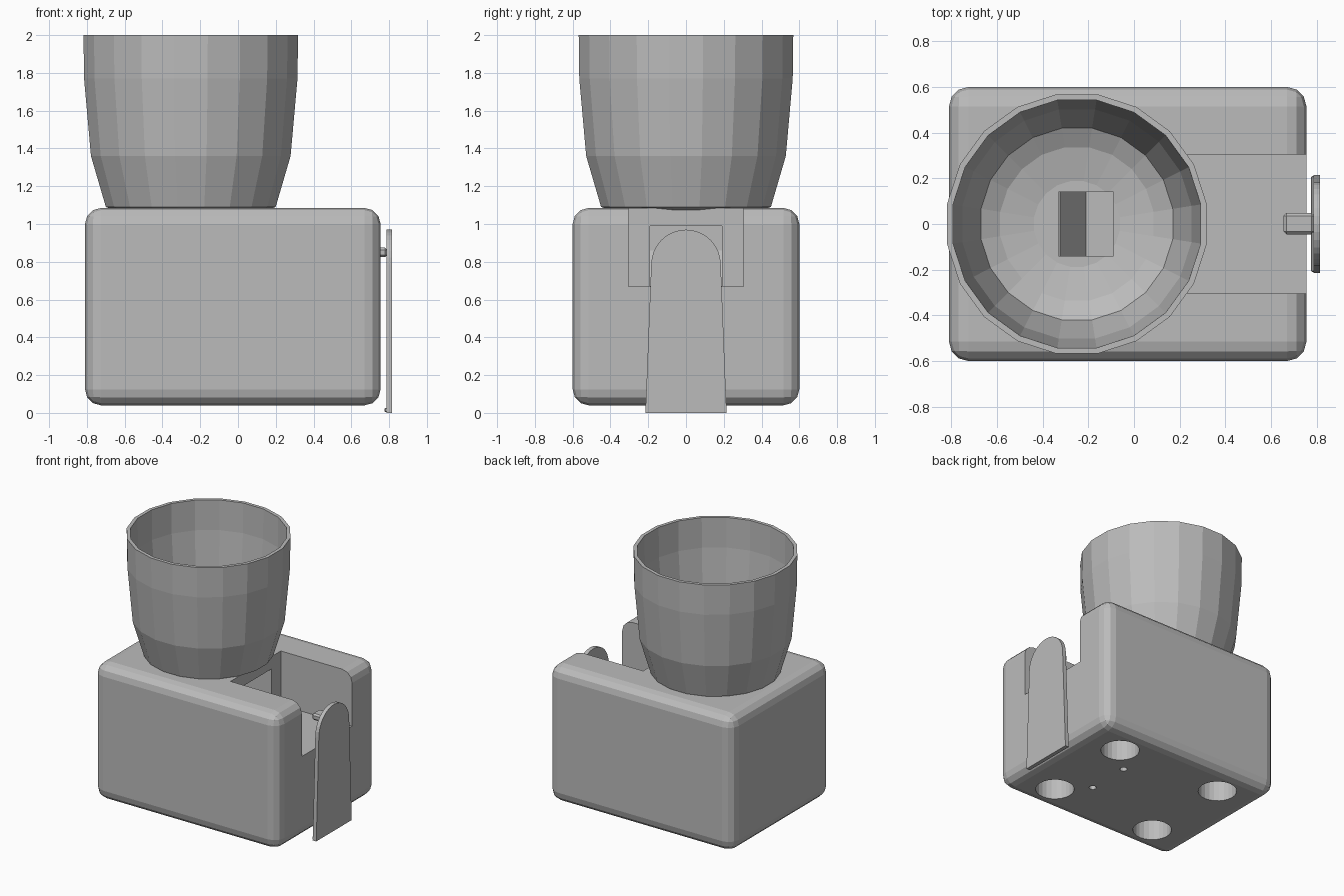
import bpy, bmesh, math
from mathutils import Vector

if "Cube" in bpy.data.objects:
    bpy.data.objects.remove(bpy.data.objects["Cube"])

mat = bpy.data.materials.new("plain_grey")
mat.diffuse_color = (0.5, 0.5, 0.5, 1)
mat.use_nodes = True
mat.node_tree.nodes["Principled BSDF"].inputs["Base Color"].default_value = mat.diffuse_color


def finish(name, bm):
    bmesh.ops.recalc_face_normals(bm, faces=bm.faces[:])
    me = bpy.data.meshes.new(name)
    bm.to_mesh(me)
    bm.free()
    me.materials.append(mat)
    ob = bpy.data.objects.new(name, me)
    bpy.context.collection.objects.link(ob)
    return ob


def box(name, lo, hi, bevel=0, seg=1):
    bm = bmesh.new()
    bmesh.ops.create_cube(bm, size=1)
    lo, hi = Vector(lo), Vector(hi)
    for v in bm.verts:
        v.co = (lo + hi) / 2 + v.co * (hi - lo)
    if bevel:
        bmesh.ops.bevel(bm, geom=bm.edges[:], offset=bevel, segments=seg,
                        profile=0.5, affect='EDGES')
    return finish(name, bm)


def prism(name, pts, depth):
    bm = bmesh.new()
    f = bm.faces.new([bm.verts.new(p) for p in pts])
    r = bmesh.ops.extrude_face_region(bm, geom=[f])
    bmesh.ops.translate(bm, vec=depth,
                        verts=[v for v in r['geom'] if isinstance(v, bmesh.types.BMVert)])
    return finish(name, bm)


def cylinder(name, x, y, r, z0, z1, n=24):
    return prism(name, [(x + r * math.cos(2 * math.pi * i / n),
                         y + r * math.sin(2 * math.pi * i / n), z0)
                        for i in range(n)], (0, 0, z1 - z0))


def lathe(name, profile, cx, n=20):
    # rings of n sides, closed with caps at both ends
    bm = bmesh.new()
    rings = [[bm.verts.new((cx + r * math.cos(2 * math.pi * (i + .5) / n),
                            r * math.sin(2 * math.pi * (i + .5) / n), z))
              for i in range(n)] for r, z in profile]
    for a, b in zip(rings, rings[1:]):
        for i in range(n):
            j = (i + 1) % n
            bm.faces.new((a[i], a[j], b[j], b[i]))
    bm.faces.new(rings[0])
    bm.faces.new(rings[-1])
    return finish(name, bm)


def cut(ob, cutters):
    for c in cutters:
        c.hide_render = True
        m = ob.modifiers.new("cut", 'BOOLEAN')
        m.operation, m.solver, m.object = 'DIFFERENCE', 'EXACT', c
    bpy.context.view_layer.update()
    dg = bpy.context.evaluated_depsgraph_get()
    me = bpy.data.meshes.new_from_object(ob.evaluated_get(dg))
    ob.modifiers.clear()
    ob.data = me


CX = -0.25
outer = [(0.20, 1.03), (0.36, 1.06), (0.455, 1.09), (0.535, 1.36), (0.572, 1.77), (0.575, 2.0)]
inner = [(0.549, 2.0), (0.546, 1.77), (0.508, 1.37), (0.425, 1.13), (0.34, 1.085), (0.19, 1.055)]

# main parts
body = box("body", (-0.81, -0.6, 0.04), (0.755, 0.6, 1.085), 0.085, 3)
cup = lathe("hopper_cup", outer + inner, CX)

# cutters: cup seat, tray slot, chute, feed hole, foot sockets, screw holes
seat = lathe("seat_cutter", [(r - .008, z + .006) for r, z in outer], CX)
slot = box("slot_cutter", (0.15, -0.305, 0.67), (1.0, 0.305, 1.3))
feed = box("feed_cutter", (-0.33, -0.14, 0.85), (-0.09, 0.14, 1.2))
duct = prism("duct_cutter", [(-0.33, -0.19, 0.99), (0.3, -0.19, 0.99), (0.3, -0.19, 0.672),
                             (-0.21, -0.19, 0.672), (-0.33, -0.19, 0.86)], (0, 0.38, 0))
holes = []
for s in (-1, 1):
    for x in (0.43, -0.47):
        holes.append(cylinder("foot_socket_cutter", x, s * 0.36, 0.137, -0.1, 0.3))
    holes.append(cylinder("screw_hole_cutter", 0.24, s * 0.17, 0.026, -0.1, 0.3, 12))
cutters = [seat, slot, feed, duct] + holes
cut(body, cutters)
cut(cup, [feed])
for c in cutters:
    bpy.data.objects.remove(c)

# push paddle: tapered plate with arched top
arch = [(0.785, 0.184 * math.cos(math.pi * i / 16), 0.786 + 0.184 * math.sin(math.pi * i / 16))
        for i in range(17)]
prism("push_paddle", [(0.785, -0.215, 0.0), (0.785, 0.215, 0.0)] + arch, (0.03, 0, 0))
box("paddle_lip", (0.775, -0.21, 0.004), (0.79, 0.21, 0.026), 0.005)
box("paddle_arm", (0.655, -0.045, 0.825), (0.79, 0.048, 0.875), 0.012)
